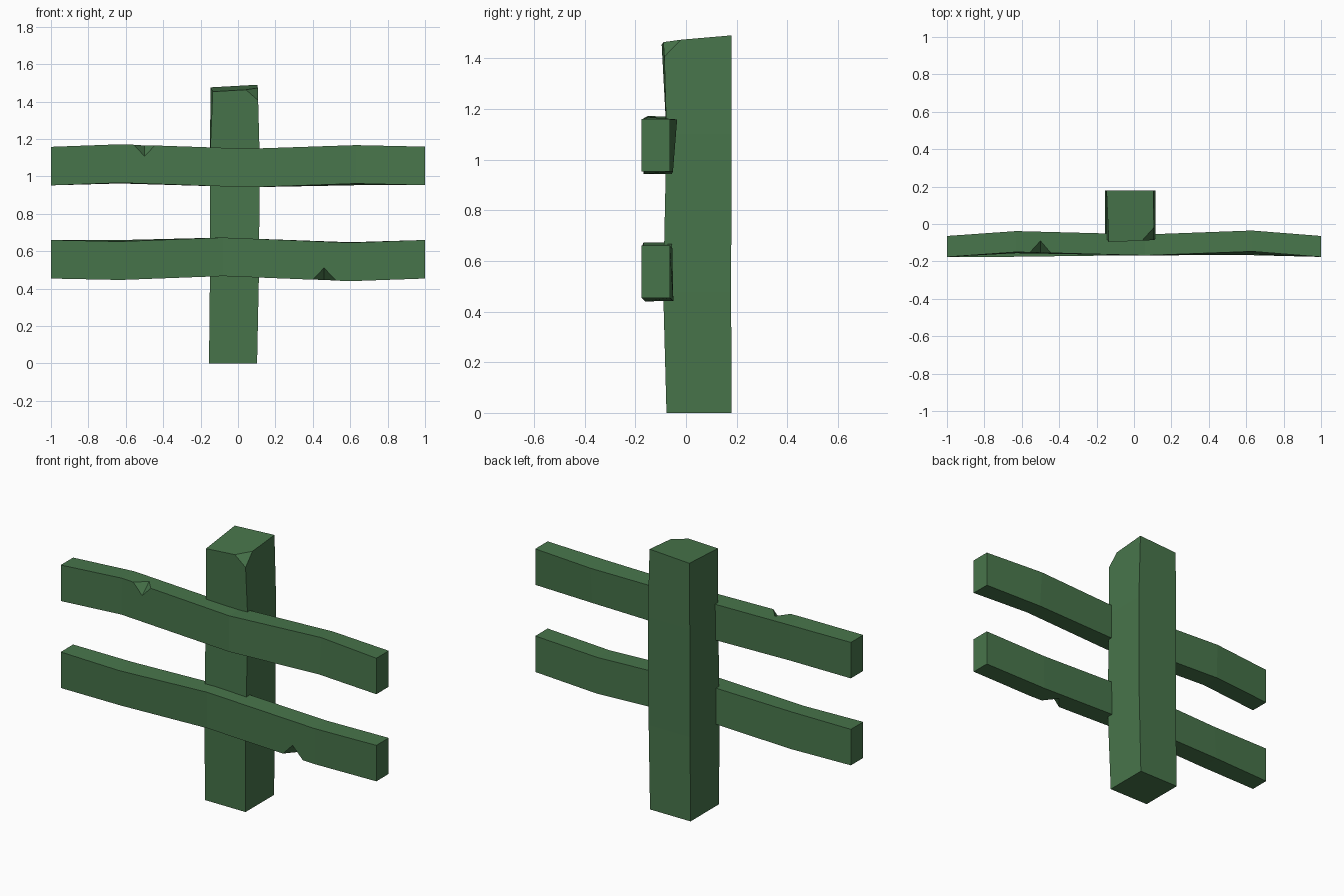
import bpy
import bmesh
from math import sin, cos
from mathutils import Vector

if "Cube" in bpy.data.objects:
    bpy.data.objects.remove(bpy.data.objects["Cube"])

GREEN = (0.064, 0.178, 0.07, 1)
paint = bpy.data.materials.new("moss green")
paint.use_nodes = True
paint.diffuse_color = GREEN
paint.node_tree.nodes["Principled BSDF"].inputs["Base Color"].default_value = GREEN


def finish(bm, name):
    bmesh.ops.recalc_face_normals(bm, faces=bm.faces)
    mesh = bpy.data.meshes.new(name)
    bm.to_mesh(mesh)
    bm.free()
    mesh.materials.append(paint)
    obj = bpy.data.objects.new(name, mesh)
    bpy.context.collection.objects.link(obj)
    return obj


def loft(rings):
    """Closed beam through a list of four-cornered rings."""
    bm = bmesh.new()
    loops = [[bm.verts.new(p) for p in ring] for ring in rings]
    for a, b in zip(loops, loops[1:]):
        for i in range(4):
            j = (i + 1) % 4
            bm.faces.new((a[i], a[j], b[j], b[i]))
    bm.faces.new(loops[0])
    bm.faces.new(loops[-1])
    return bm


def rail(name, stations, notch_x, edge_z, direction):
    """Warped plank (x, y, z, twist per station) with a chip in its front edge."""
    rings = []
    for x, y, z, t in stations:
        corners = [(-.056, -.103), (.056, -.103), (.056, .103), (-.056, .103)]
        rings.append([(x, y + a * cos(t) + b * sin(t), z + b * cos(t) - a * sin(t))
                      for a, b in corners])
    obj = finish(loft(rings), name)

    # Chip: a tetrahedron enlarged about its inner edge so it cuts cleanly
    front = -.16
    low = Vector((notch_x, front, edge_z - .063 * direction))
    deep = Vector((notch_x, front + .07, edge_z))
    mid = (low + deep) / 2
    points = [low, deep] + [Vector((notch_x + s * .06, front, edge_z)) for s in (-1, 1)]
    bm = bmesh.new()
    v = [bm.verts.new(mid + (p - mid) * 2) for p in points]
    for tri in ((0, 1, 2), (0, 1, 3), (0, 2, 3), (1, 2, 3)):
        bm.faces.new([v[i] for i in tri])
    cutter = finish(bm, "chip_cutter")
    cutter.hide_render = True
    mod = obj.modifiers.new("chip", 'BOOLEAN')
    mod.operation = 'DIFFERENCE'
    mod.solver = 'EXACT'
    mod.object = cutter
    bpy.context.view_layer.objects.active = obj
    bpy.ops.object.modifier_apply(modifier=mod.name)
    bpy.data.objects.remove(cutter)


# Rails, the lower one bent the opposite way
rail("upper_rail", [(-1, -.12, 1.055, 0), (-.63, -.097, 1.067, .03),
                    (.06, -.112, 1.045, 0), (.63, -.099, 1.06, .08),
                    (1, -.12, 1.056, 0)], -.5, 1.165, 1)
rail("lower_rail", [(-1, -.12, .557, 0), (-.63, -.112, .553, -.07),
                    (-.08, -.112, .57, 0), (.6, -.108, .544, -.02),
                    (1, -.12, .557, 0)], .46, .445, -1)

# Post: slightly bulging shaft with a sloping top
rings = []
for x0, x1, y0, y1, z in ((-.155, .102, -.077, .18, 0), (-.15, .112, -.09, .178, .48),
                          (-.15, .116, -.077, .18, 1.1)):
    rings.append([(x0, y0, z), (x1, y0, z), (x1, y1, z), (x0, y1, z)])
rings.append([(-.135, -.096, 1.453), (.106, -.087, 1.467),
              (.105, .18, 1.49), (-.147, .18, 1.476)])
bm = loft(rings)

# Broken-off front corner of the post
a, b, c = Vector((.04, -.09, 1.465)), Vector((.108, -.015, 1.475)), Vector((.108, -.086, 1.405))
normal = (b - a).cross(c - a)
if normal.z < 0:
    normal.negate()
bmesh.ops.bisect_plane(bm, geom=bm.verts[:] + bm.edges[:] + bm.faces[:],
                       plane_co=a, plane_no=normal, clear_outer=True)
bmesh.ops.holes_fill(bm, edges=[e for e in bm.edges if e.is_boundary], sides=0)
finish(bm, "post")
